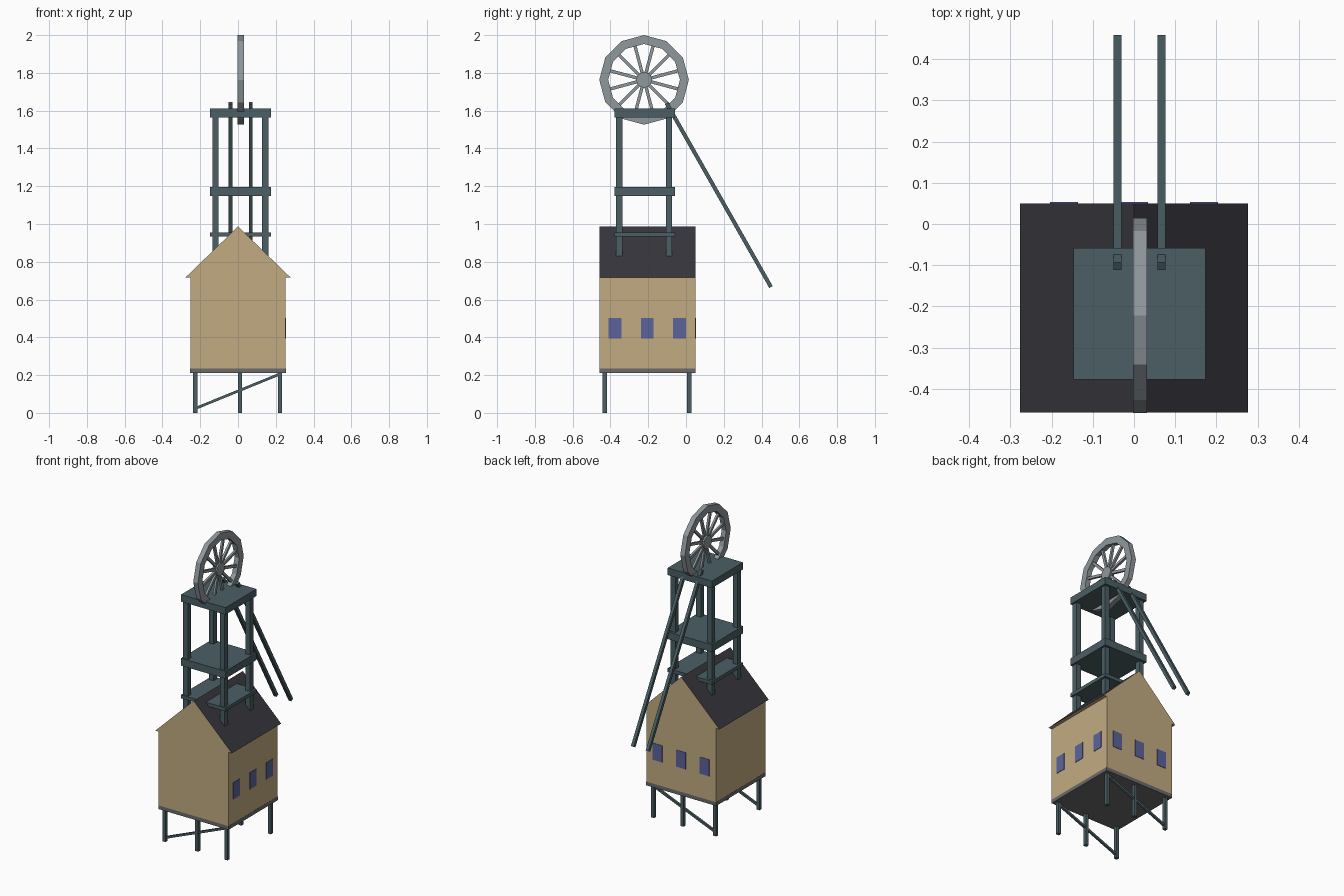
import bpy, bmesh, math
from mathutils import Vector, Matrix

if "Cube" in bpy.data.objects:
    bpy.data.objects.remove(bpy.data.objects["Cube"])


def material(name, rgb):
    m = bpy.data.materials.new(name)
    m.diffuse_color = (*rgb, 1)
    m.use_nodes = True
    m.node_tree.nodes["Principled BSDF"].inputs["Base Color"].default_value = m.diffuse_color
    return m


TAN = material("tan wall", (0.54, 0.41, 0.22))
ROOF = material("dark roof", (0.037, 0.036, 0.045))
STEEL = material("teal steel", (0.069, 0.114, 0.130))
WHEEL = material("light grey", (0.275, 0.314, 0.332))
SLAB = material("floor grey", (0.147, 0.147, 0.15))
GLASS = material("blue glass", (0.105, 0.127, 0.328))


def finish(name, bm, *mats):
    bmesh.ops.recalc_face_normals(bm, faces=bm.faces)
    me = bpy.data.meshes.new(name)
    bm.to_mesh(me)
    bm.free()
    for m in mats:
        me.materials.append(m)
    ob = bpy.data.objects.new(name, me)
    bpy.context.collection.objects.link(ob)
    return ob


def box(name, mat, x, y, z):
    """Box from (min, max) ranges."""
    bm = bmesh.new()
    size = [r[1] - r[0] for r in (x, y, z)]
    mid = [(r[0] + r[1]) / 2 for r in (x, y, z)]
    bmesh.ops.create_cube(bm, size=1, matrix=Matrix.Translation(mid) @ Matrix.Diagonal((*size, 1)))
    return finish(name, bm, mat)


def beam(name, mat, a, b, w, d):
    """Bar between two points: w across along x (or y), d the other way."""
    a, b = Vector(a), Vector(b)
    u = (b - a).normalized()
    side = Vector((1, 0, 0)) if abs(u.x) < 0.01 else Vector((0, 1, 0))
    rot = Matrix((side, u.cross(side), u)).transposed().to_4x4()
    bm = bmesh.new()
    bmesh.ops.create_cube(bm, size=1, matrix=Matrix.Translation((a + b) / 2) @ rot
                          @ Matrix.Diagonal((w, d, (b - a).length, 1)))
    return finish(name, bm, mat)


# Engine house: floor, walls and gabled roof
Y = (-0.458, 0.05)
YC = -0.205
box("floor_slab", SLAB, (-0.253, 0.253), Y, (0.212, 0.236))
box("house_walls", TAN, (-0.252, 0.252), Y, (0.236, 0.72))

bm = bmesh.new()
gable = bm.faces.new([bm.verts.new((x, Y[0], z)) for x, z in ((-0.277, 0.718), (0.277, 0.718), (0, 0.987))])
ext = bmesh.ops.extrude_face_region(bm, geom=[gable])
bmesh.ops.translate(bm, verts=[v for v in ext["geom"] if isinstance(v, bmesh.types.BMVert)],
                    vec=(0, Y[1] - Y[0], 0))
bmesh.ops.recalc_face_normals(bm, faces=bm.faces)
for f in bm.faces:
    f.material_index = 1 if f.normal.z > 0.3 else 0
finish("gable_roof", bm, TAN, ROOF)

# Windows on the right and back walls
for i, o in enumerate((-0.17, 0, 0.17)):
    box(f"right_window_{i}", GLASS, (0.250, 0.255), (YC + o - 0.034, YC + o + 0.034), (0.393, 0.502))
    box(f"back_window_{i}", GLASS, (o - 0.034, o + 0.034), (0.048, 0.053), (0.393, 0.502))

# Legs and diagonal braces under the house
for row, y in (("front", -0.430), ("back", 0.017)):
    for i, x in enumerate((-0.226, 0.010, 0.222)):
        box(f"{row}_leg_{i}", STEEL, (x - 0.011, x + 0.011), (y - 0.011, y + 0.011), (0, 0.214))
    beam(f"{row}_brace", STEEL, (-0.222, y, 0.025), (0.220, y, 0.205), 0.014, 0.014)

# Headframe tower: posts and decks
for i, x in enumerate((-0.119, 0.145)):
    for j, y in enumerate((-0.354, -0.090)):
        box(f"tower_post_{i}{j}", STEEL, (x - 0.017, x + 0.017), (y - 0.017, y + 0.017), (0.83, 1.57))
for name, z in (("lower", (0.933, 0.956)), ("middle", (1.147, 1.195)), ("top", (1.565, 1.611))):
    box(f"{name}_deck", STEEL, (-0.147, 0.174), (-0.378, -0.058), z)

# Sloping back stays
for i, x in enumerate((-0.040, 0.067)):
    beam(f"back_stay_{i}", STEEL, (x, -0.103, 1.640), (x, 0.450, 0.666), 0.020, 0.021)

# Winding wheel: twelve-sided rim, spokes and hub
CX, CY, CZ = 0.0145, -0.222, 1.763


def on_wheel(x, r, a):
    return Vector((x, CY + r * math.cos(a), CZ + r * math.sin(a)))


bm = bmesh.new()
rings = [[bm.verts.new(on_wheel(CX + dx, r, k * math.pi / 6)) for k in range(12)]
         for dx, r in ((-0.0165, 0.237), (0.0165, 0.237), (0.0165, 0.190), (-0.0165, 0.190))]
for r in range(4):
    p, q = rings[r], rings[(r + 1) % 4]
    for k in range(12):
        n = (k + 1) % 12
        bm.faces.new((p[k], p[n], q[n], q[k]))
finish("wheel_rim", bm, WHEEL)

for k in range(12):
    a = (k + 0.5) * math.pi / 6
    beam(f"wheel_spoke_{k}", WHEEL, on_wheel(CX, 0.02, a), on_wheel(CX, 0.19, a), 0.014, 0.017)

bm = bmesh.new()
bmesh.ops.create_cone(bm, cap_ends=True, segments=12, radius1=0.042, radius2=0.042, depth=0.032,
                      matrix=Matrix.Translation((CX, CY, CZ)) @ Matrix.Rotation(math.pi / 2, 4, 'Y'))
finish("wheel_hub", bm, WHEEL)
